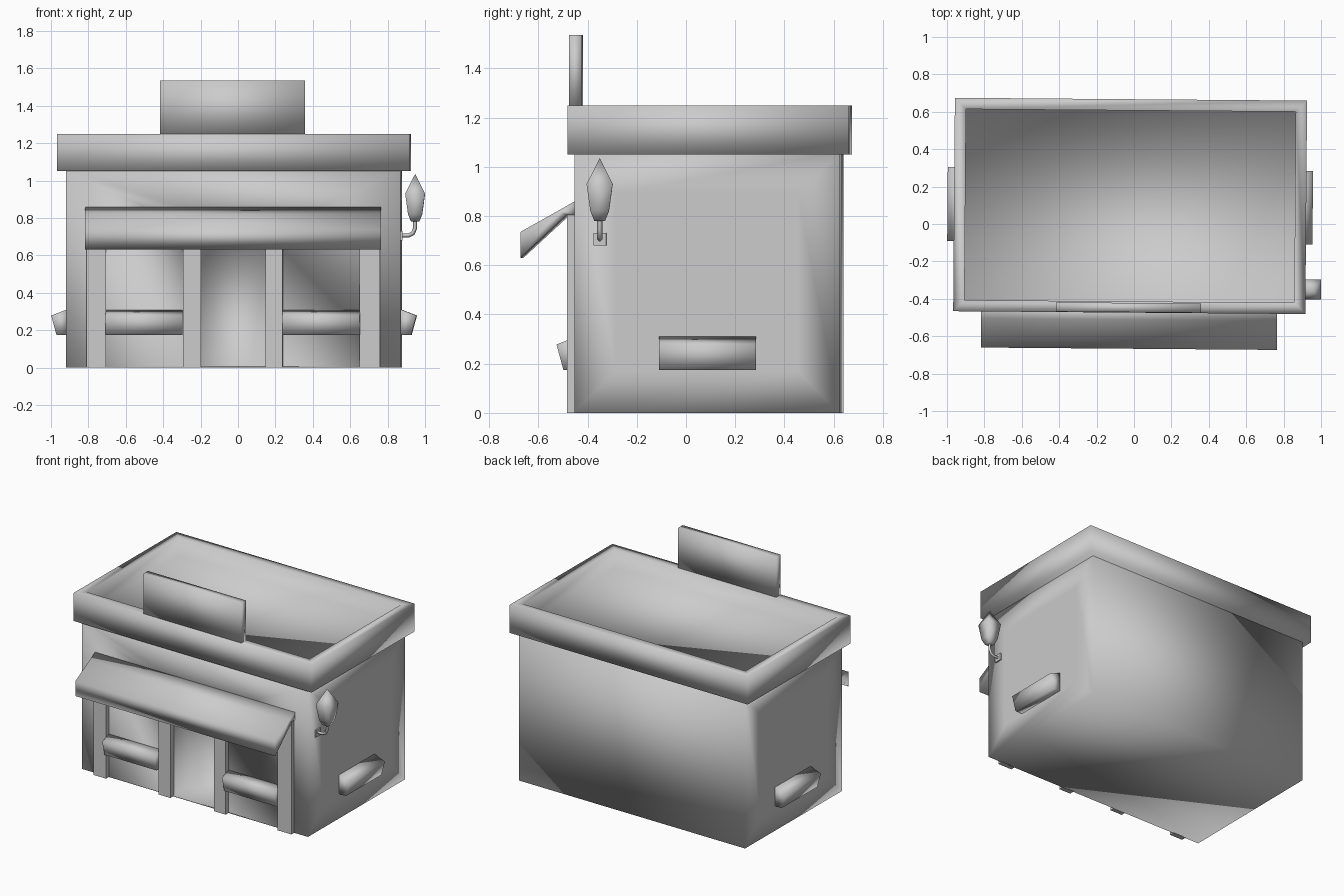
import bpy, bmesh, math
from mathutils import Vector

if "Cube" in bpy.data.objects:
    bpy.data.objects.remove(bpy.data.objects["Cube"])

TURN = math.radians(-0.46)  # the whole building is turned very slightly


def finish(name, bm, smooth=True):
    bmesh.ops.recalc_face_normals(bm, faces=bm.faces)
    for f in bm.faces:
        f.smooth = smooth
    me = bpy.data.meshes.new(name)
    bm.to_mesh(me)
    bm.free()
    ob = bpy.data.objects.new(name, me)
    ob.rotation_euler.z = TURN
    bpy.context.collection.objects.link(ob)
    return ob


def box_bm(x0, x1, y0, y1, z0, z1):
    bm = bmesh.new()
    bmesh.ops.create_cube(bm, size=1)
    for v in bm.verts:
        v.co = Vector((x1 if v.co.x > 0 else x0,
                       y1 if v.co.y > 0 else y0,
                       z1 if v.co.z > 0 else z0))
    return bm


def box(name, *dims, smooth=True):
    return finish(name, box_bm(*dims), smooth)


def prism(name, profile, origin, out, along):
    """Closed solid: an (outward, z) profile swept along a horizontal vector."""
    bm = bmesh.new()
    o, d, a = Vector(origin), Vector(out), Vector(along)
    ends = [[bm.verts.new(o + s * a + d * p + Vector((0, 0, z))) for p, z in profile]
            for s in (0, 1)]
    for e in ends:
        bm.faces.new(e)
    n = len(profile)
    for k in range(n):
        m = (k + 1) % n
        bm.faces.new((ends[0][k], ends[0][m], ends[1][m], ends[1][k]))
    return finish(name, bm)


# walls: flush panel loop on both sides, recessed doorway at the front
bm = box_bm(-0.917, 0.872, -0.447, 0.632, 0, 1.06)
sides = [f for f in bm.faces if abs(f.calc_center_median().x) > 0.5]
bmesh.ops.inset_individual(bm, faces=sides, thickness=0.17, use_even_offset=True)
walls = finish("walls", bm)
cutter = box("doorway_cutter", -0.2, 0.15, -0.6, -0.15, 0.008, 0.72)
cutter.hide_render = True
cutter.hide_viewport = True
cut = walls.modifiers.new("doorway", 'BOOLEAN')
cut.operation = 'DIFFERENCE'
cut.solver = 'EXACT'
cut.object = cutter

# overhanging roof rim with a sunken roof deck
bm = box_bm(-0.963, 0.92, -0.474, 0.667, 1.05, 1.25)
top = max(bm.faces, key=lambda f: f.calc_center_median().z)
bmesh.ops.inset_region(bm, faces=[top], thickness=0.06, use_even_offset=True)
ext = bmesh.ops.extrude_face_region(bm, geom=[top])
bmesh.ops.translate(bm, vec=(0, 0, -0.13),
                    verts=[g for g in ext["geom"] if isinstance(g, bmesh.types.BMVert)])
if top.is_valid:
    bmesh.ops.delete(bm, geom=[top], context='FACES_ONLY')
finish("roof_rim", bm)

# blank sign board standing on the rim
box("sign_board", -0.413, 0.362, -0.472, -0.422, 1.24, 1.535)

# pillars of the shop front
for i, (a, b) in enumerate([(-0.805, -0.703), (-0.29, -0.195), (0.15, 0.243), (0.653, 0.763)]):
    box(f"pillar_{i + 1}", a, b, -0.478, -0.44, 0, 0.81, smooth=False)

# sloping awning
prism("awning", [(0, 0.862), (0.07, 0.822), (0.225, 0.735), (0.225, 0.63), (0.035, 0.805), (0, 0.805)],
      (-0.813, -0.442, 0), (0, -1, 0), (1.582, 0, 0))

# window boxes on the front and both sides
planter = [(0, 0.31), (0.083, 0.278), (0.055, 0.175), (0, 0.175)]
prism("front_planter_left", planter, (-0.704, -0.438, 0), (0, -1, 0), (0.412, 0, 0))
prism("front_planter_right", planter, (0.243, -0.438, 0), (0, -1, 0), (0.412, 0, 0))
prism("side_planter_right", planter, (0.872, -0.103, 0), (1, 0, 0), (0, 0.395, 0))
prism("side_planter_left", planter, (-0.915, -0.098, 0), (-1, 0, 0), (0, 0.395, 0))

# wall lamp: plate, bent arm and four-sided lantern
LX, LY = 0.95, -0.343
box("lamp_plate", 0.868, 0.882, LY - 0.026, LY + 0.026, 0.68, 0.73, smooth=False)
cu = bpy.data.curves.new("lamp_arm", 'CURVE')
cu.dimensions = '3D'
cu.bevel_depth = 0.011
cu.bevel_resolution = 0
path = [(0.87, 0.706), (0.915, 0.706), (0.938, 0.718), (LX, 0.745), (LX, 0.79)]
sp = cu.splines.new('POLY')
sp.points.add(len(path) - 1)
for p, (x, z) in zip(sp.points, path):
    p.co = (x, LY, z, 1)
cu.use_fill_caps = True
arm = bpy.data.objects.new("lamp_arm", cu)
arm.rotation_euler.z = TURN
bpy.context.collection.objects.link(arm)

bm = bmesh.new()
rings = [[bm.verts.new((LX + r * sx, LY + r * sy, z))
          for sx, sy in ((-1, -1), (1, -1), (1, 1), (-1, 1))]
         for r, z in ((0.022, 0.78), (0.038, 0.82), (0.053, 0.93))]
tip = bm.verts.new((LX, LY, 1.035))
bm.faces.new(rings[0])
for k in range(4):
    n = (k + 1) % 4
    for lo, hi in zip(rings, rings[1:]):
        bm.faces.new((lo[k], lo[n], hi[n], hi[k]))
    bm.faces.new((rings[-1][k], rings[-1][n], tip))
finish("lantern", bm)
